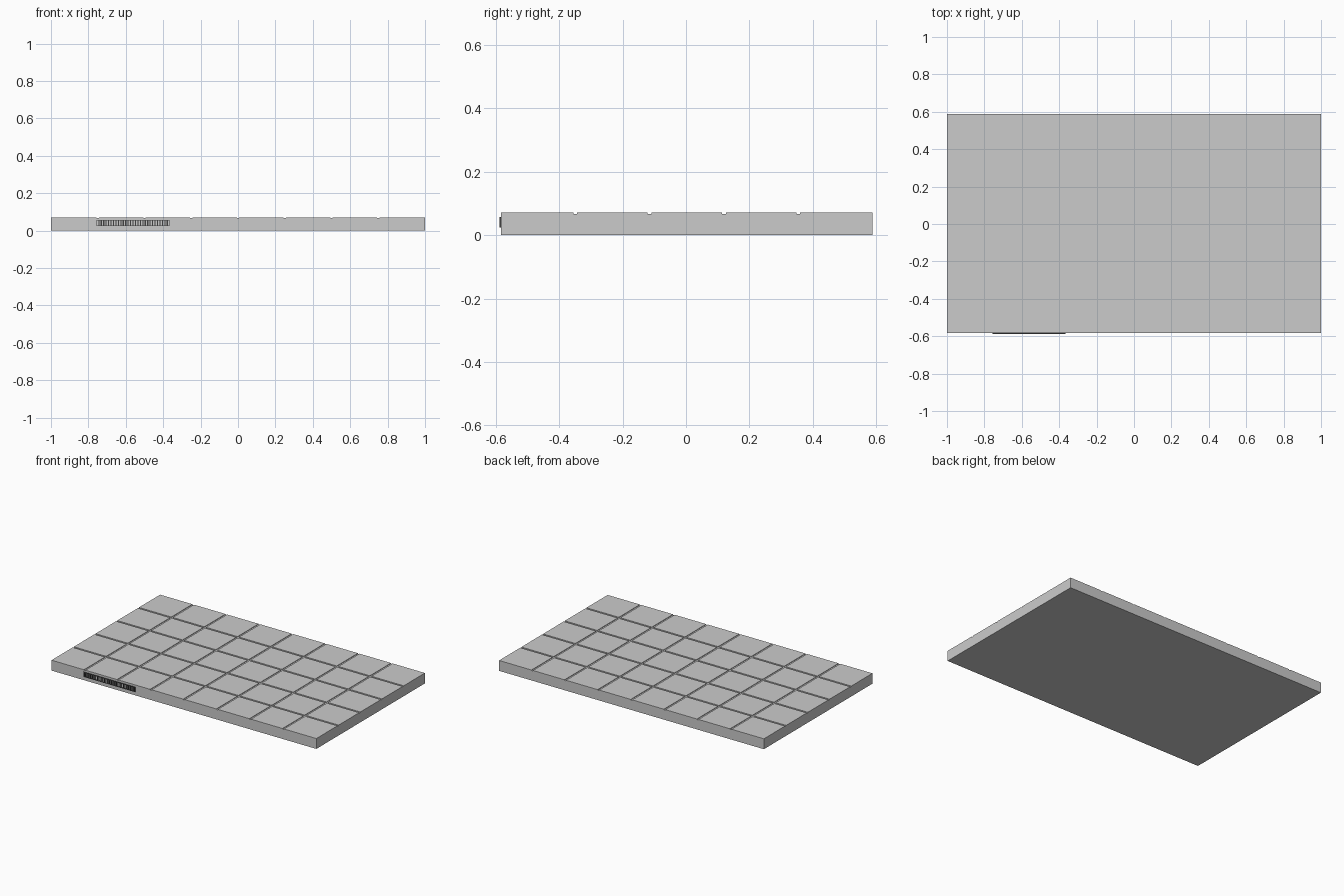
import bpy, bmesh

if "Cube" in bpy.data.objects:
    bpy.data.objects.remove(bpy.data.objects["Cube"])

X, Y0, Y1, H = 1.0, -0.583, 0.588, 0.071   # slab extents
NX, NY = 8, 5                              # tiles across and deep
GAP, DEPTH = 0.012, 0.004                  # joint width and depth


def add_box(bm, x0, x1, y0, y1, z0, z1):
    vs = bmesh.ops.create_cube(bm, size=1)["verts"]
    for v in vs:
        v.co.x = x1 if v.co.x > 0 else x0
        v.co.y = y1 if v.co.y > 0 else y0
        v.co.z = z1 if v.co.z > 0 else z0


def make(name, boxes, color=None):
    bm = bmesh.new()
    for b in boxes:
        add_box(bm, *b)
    me = bpy.data.meshes.new(name)
    bm.to_mesh(me)
    bm.free()
    ob = bpy.data.objects.new(name, me)
    bpy.context.collection.objects.link(ob)
    if color:
        mat = bpy.data.materials.new(name + "_color")
        mat.diffuse_color = color
        mat.use_nodes = True
        mat.node_tree.nodes["Principled BSDF"].inputs["Base Color"].default_value = mat.diffuse_color
        me.materials.append(mat)
    return ob


# Slab body
make("slab", [(-X, X, Y0, Y1, 0, H - DEPTH)])

# Square tiles with narrow joints between them
px, py = 2 * X / NX, (Y1 - Y0) / NY
g = GAP / 2
tiles = []
for i in range(NX):
    for j in range(NY):
        x0 = -X + i * px + (g if i else 0)
        x1 = -X + (i + 1) * px - (g if i < NX - 1 else 0)
        y0 = Y0 + j * py + (g if j else 0)
        y1 = Y0 + (j + 1) * py - (g if j < NY - 1 else 0)
        tiles.append((x0, x1, y0, y1, H - DEPTH, H))
make("tiles", tiles)

# Front vent: outer frame and a row of slim upright bars
vx0, vx1, vz0, vz1, vy, t = -0.757, -0.365, 0.024, 0.057, -0.588, 0.004
dark = (0.05, 0.05, 0.05, 1)
make("vent_frame", [
    (vx0, vx1, vy, Y0, vz0, vz0 + t),
    (vx0, vx1, vy, Y0, vz1 - t, vz1),
    (vx0, vx0 + t, vy, Y0, vz0 + t, vz1 - t),
    (vx1 - t, vx1, vy, Y0, vz0 + t, vz1 - t)], dark)
n = 30
step = (vx1 - vx0) / n
make("vent_bars", [(vx0 + k * step - 0.003, vx0 + k * step + 0.003,
                    vy + 0.001, Y0, vz0 + t, vz1 - t) for k in range(1, n)], dark)
